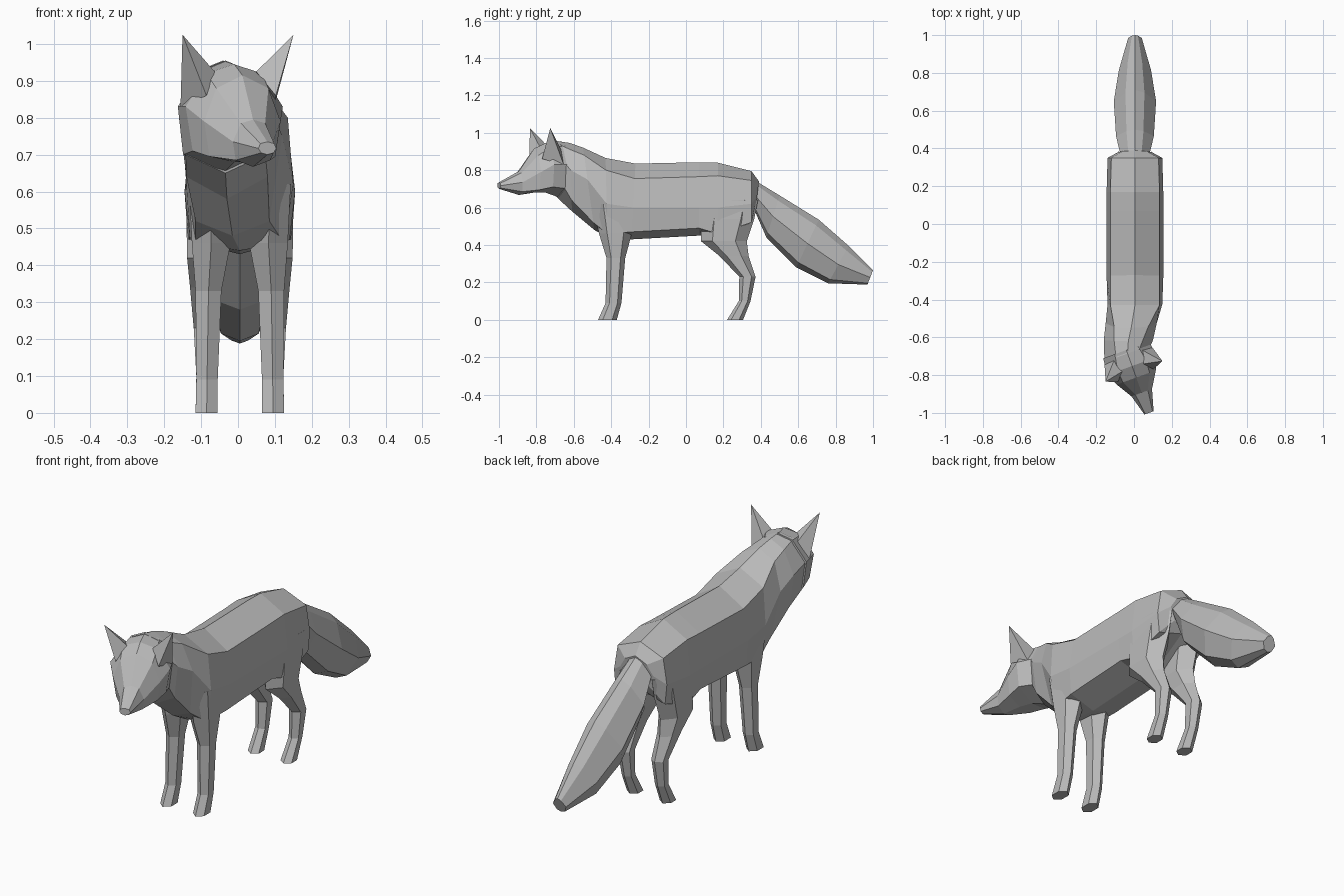
import bpy
import bmesh
from mathutils import Vector

default = bpy.data.objects.get("Cube")
if default:
    bpy.data.objects.remove(default, do_unlink=True)

fur = bpy.data.materials.new("grey fur")
fur.use_nodes = True
colour = (0.5, 0.5, 0.5, 1)
fur.diffuse_color = colour
fur.node_tree.nodes["Principled BSDF"].inputs["Base Color"].default_value = colour

MID = 0.005  # the body's centre line


def finish(name, bm):
    bmesh.ops.recalc_face_normals(bm, faces=bm.faces)
    mesh = bpy.data.meshes.new(name)
    bm.to_mesh(mesh)
    bm.free()
    mesh.materials.append(fur)
    obj = bpy.data.objects.new(name, mesh)
    bpy.context.collection.objects.link(obj)
    return obj


def loft(name, rings):
    """Skin a row of closed rings and cap both ends."""
    bm = bmesh.new()
    rows = [[bm.verts.new(p) for p in ring] for ring in rings]
    for a, b in zip(rows, rows[1:]):
        for i in range(len(a)):
            j = (i + 1) % len(a)
            bm.faces.new((a[i], a[j], b[j], b[i]))
    bm.faces.new(rows[0])
    bm.faces.new(rows[-1])
    return finish(name, bm)


def both_sides(half):
    """Close a half section running from top centre to bottom centre."""
    return half + [(-w, z) for w, z in reversed(half[1:-1])]


def trunk_ring(cx, y_top, y_low, half):
    top, low = half[0][1], half[-1][1]
    return [(cx + w, y_low + (y_top - y_low) * (z - low) / (top - low), z)
            for w, z in both_sides(half)]


def head_point(a, b, z):
    """Head frame, turned to the left: a sideways, b forwards."""
    return Vector((0.94 * a + 0.34 * b, -0.78 + 0.34 * a - 0.94 * b, z))


def head_ring(b, half):
    return [head_point(w, b, z) for w, z in both_sides(half)]


# Trunk and neck, from rump to the back of the skull
skull = [(0, .955), (.065, .93), (.13, .83), (.115, .70), (0, .65)]
loft("body", [
    trunk_ring(MID, .39, .37, [(0, .74), (.06, .71), (.09, .66), (.06, .60), (0, .58)]),
    trunk_ring(MID, .35, .35, [(0, .795), (.125, .745), (.145, .62), (.135, .52), (0, .56)]),
    trunk_ring(MID, .17, .17, [(0, .84), (.13, .77), (.15, .60), (.14, .46), (0, .45)]),
    trunk_ring(MID, .07, .07, [(0, .842), (.13, .765), (.15, .60), (.135, .49), (0, .45)]),
    trunk_ring(MID, -.27, -.29, [(0, .835), (.13, .755), (.15, .60), (.135, .47), (0, .43)]),
    trunk_ring(MID, -.43, -.42, [(0, .865), (.13, .80), (.145, .62), (.12, .46), (0, .44)]),
    trunk_ring(-.015, -.55, -.49, [(0, .92), (.09, .88), (.135, .75), (.10, .52), (0, .48)]),
    trunk_ring(-.03, -.62, -.61, [(0, .945), (.075, .91), (.13, .80), (.11, .64), (0, .58)]),
    head_ring(-.10, skull),
])

# Head, tapering to the muzzle
loft("head", [
    head_ring(-.12, skull),
    head_ring(-.03, [(0, .945), (.08, .92), (.14, .83), (.12, .71), (0, .68)]),
    head_ring(.035, [(0, .915), (.075, .88), (.11, .79), (.095, .695), (0, .68)]),
    head_ring(.12, [(0, .795), (.035, .785), (.058, .735), (.05, .685), (0, .667)]),
    head_ring(.234, [(0, .735), (.02, .73), (.026, .717), (.018, .705), (0, .70)]),
])

# Pointed ears
for side, label in ((1, "left"), (-1, "right")):
    bm = bmesh.new()
    tip = bm.verts.new(head_point(side * .16, 0, 1.025))
    base = [bm.verts.new(head_point(side * a, b, z)) for a, b, z in
            ((.10, .025, .86), (.06, -.02, .925), (.08, -.09, .91), (.135, -.085, .83))]
    for i in range(4):
        bm.faces.new((base[i], base[(i + 1) % 4], tip))
    bm.faces.new(base)
    finish(label + "_ear", bm)


# Bushy tail: each ring runs from its top point to its bottom point
def tail_ring(top, low, width):
    ring = []
    for w, t in both_sides([(0, 0), (.45, .12), (1, .5), (.6, .9), (0, 1)]):
        y = top[0] + (low[0] - top[0]) * t
        z = top[1] + (low[1] - top[1]) * t
        ring.append((MID + w * width, y, z))
    return ring


loft("tail", [
    tail_ring((.36, .75), (.36, .60), .075),
    tail_ring((.50, .665), (.43, .44), .10),
    tail_ring((.71, .535), (.59, .28), .112),
    tail_ring((.87, .395), (.76, .195), .085),
    tail_ring((1.0, .265), (.97, .188), .036),
])


# Legs: six-sided rings given as height, front, back, inner and outer edge
def leg(name, side, rows):
    rings = []
    for z, y0, y1, inner, outer in rows:
        mid, inset = (inner + outer) / 2, (y1 - y0) * .25
        outline = ((mid, y0), (outer, y0 + inset), (outer, y1 - inset),
                   (mid, y1), (inner, y1 - inset), (inner, y0 + inset))
        rings.append([(MID + side * x, y, z) for x, y in outline])
    loft(name, rings)


FRONT = [(.62, -.50, -.27, .03, .138), (.46, -.465, -.29, .025, .13),
         (.33, -.425, -.325, .05, .12), (.09, -.43, -.345, .06, .118),
         (0, -.47, -.37, .06, .12)]
HIND = [(.64, .10, .385, .03, .143), (.54, .08, .365, .03, .145),
        (.42, .08, .325, .04, .143), (.34, .18, .335, .055, .135),
        (.23, .285, .372, .06, .125), (.10, .282, .345, .065, .118),
        (0, .22, .305, .06, .12)]
for side, label in ((1, "left"), (-1, "right")):
    leg("front_leg_" + label, side, FRONT)
    leg("hind_leg_" + label, side, HIND)
